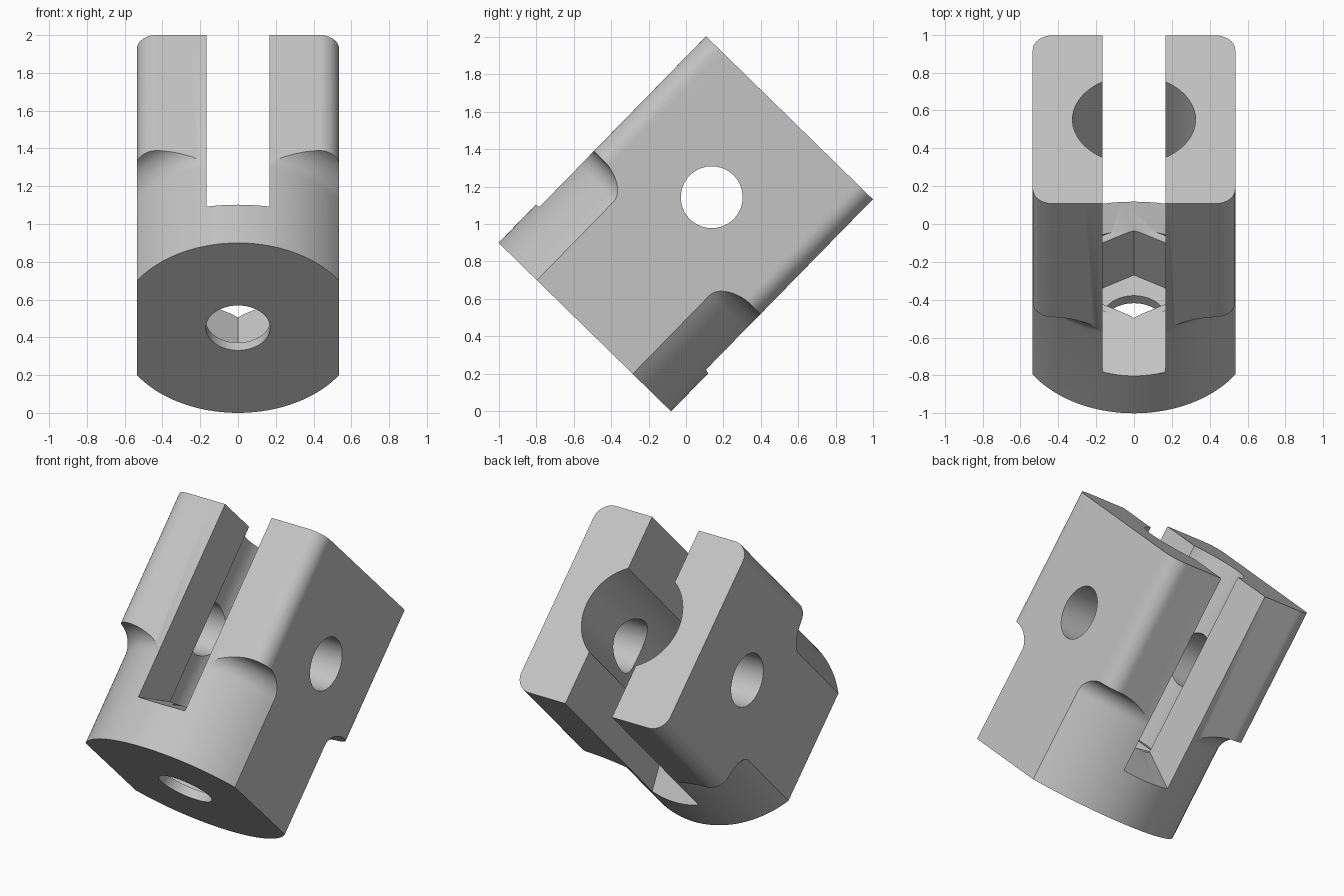
import bpy, bmesh, math
from mathutils import Matrix, Vector

cube = bpy.data.objects.get("Cube")
if cube:
    bpy.data.objects.remove(cube, do_unlink=True)

HEIGHT = 1.562        # along the fork axis
HALF_X, HALF_Y = 0.535, 0.622
BASE_R = 0.6435
SLOT = 0.167
TILT = math.radians(-44.35)

steel = bpy.data.materials.new("grey_steel")
steel.use_nodes = True
GREY = (0.55, 0.55, 0.55, 1)
steel.diffuse_color = GREY
steel.node_tree.nodes["Principled BSDF"].inputs["Base Color"].default_value = GREY


def finish(bm, name):
    bmesh.ops.recalc_face_normals(bm, faces=bm.faces)
    mesh = bpy.data.meshes.new(name)
    bm.to_mesh(mesh)
    bm.free()
    mesh.materials.append(steel)
    ob = bpy.data.objects.new(name, mesh)
    bpy.context.collection.objects.link(ob)
    return ob


def prism(name, outline, direction):
    """Extrude a closed outline of 3D points."""
    bm = bmesh.new()
    face = bm.faces.new([bm.verts.new(p) for p in outline])
    ext = bmesh.ops.extrude_face_region(bm, geom=[face])
    moved = [g for g in ext["geom"] if isinstance(g, bmesh.types.BMVert)]
    bmesh.ops.translate(bm, verts=moved, vec=Vector(direction))
    return finish(bm, name)


def ring(radius, sides, z, start=0.0):
    return [(radius * math.cos(start + i * math.tau / sides),
             radius * math.sin(start + i * math.tau / sides), z) for i in range(sides)]


def lathe(name, profile, steps=128):
    bm = bmesh.new()
    vs = [bm.verts.new((r, 0, z)) for r, z in profile]
    edges = [bm.edges.new(pair) for pair in zip(vs, vs[1:])]
    bmesh.ops.spin(bm, geom=vs + edges, cent=(0, 0, 0), axis=(0, 0, 1),
                   angle=math.tau, steps=steps, use_merge=True)
    bmesh.ops.remove_doubles(bm, verts=bm.verts, dist=1e-5)
    return finish(bm, name)


# Block: rounded rectangle with a front and back bulge for the round base
CORNER = 0.107
half = []
for sx, a0 in ((1, 0), (-1, 90)):
    arc = []
    for i in range(13):
        a = math.radians(a0 + 90 * i / 12)
        arc.append((sx * (HALF_X - CORNER) + CORNER * math.cos(a),
                    HALF_Y - CORNER + CORNER * math.sin(a), -0.1))
    half += arc
    if sx == 1:
        b = SLOT - 0.0005
        half += [(b, HALF_Y, -0.1), (b, 0.7, -0.1), (-b, 0.7, -0.1), (-b, HALF_Y, -0.1)]
outline = half + [(-x, -y, z) for x, y, z in half]
fork = prism("fork_end", outline, (0, 0, 2))

# Turned envelope: round base with a filleted shoulder under the square head
SHOULDER, FILLET = 0.705, 0.12
profile = [(0, 0), (BASE_R, 0)]
for i in range(13):
    a = math.radians(180 - 90 * i / 12)
    profile.append((BASE_R + FILLET + FILLET * math.cos(a),
                    SHOULDER - FILLET + FILLET * math.sin(a)))
profile += [(1, SHOULDER), (1, HEIGHT), (0, HEIGHT)]
envelope = lathe("turned_envelope", profile)

# Slot with a floor that falls away towards front and back
def floor(y):
    return 0.29 + 0.34 * (HALF_Y - abs(y))

slot = prism("slot_cutter",
             [(-SLOT, y, z) for y, z in ((-0.9, floor(0.9)), (0, floor(0)),
                                         (0.9, floor(0.9)), (0.9, 2), (-0.9, 2))],
             (2 * SLOT, 0, 0))

# Bore, hexagonal pocket, base hole and cross pin hole
bore = prism("bore_cutter", ring(0.325, 96, 0.398), (0, 0, 2))
pocket = prism("hex_pocket_cutter", ring(0.322, 6, 0.057, math.pi / 2), (0, 0, 0.6))
base_hole = prism("base_hole_cutter", ring(0.17, 64, -0.2), (0, 0, 0.4))
pin_hole = prism("pin_hole_cutter",
                 [(-1, x, 0.969 + y) for x, y, _ in ring(0.165, 64, 0)], (2, 0, 0))

cutters = [(envelope, "INTERSECT")] + [
    (c, "DIFFERENCE") for c in (slot, bore, pocket, base_hole, pin_hole)]
for cutter, operation in cutters:
    cutter.hide_render = True
    mod = fork.modifiers.new(cutter.name, "BOOLEAN")
    mod.operation = operation
    mod.solver = "EXACT"
    mod.object = cutter

# Bake the cuts, then lean the part back
bpy.context.view_layer.update()
graph = bpy.context.evaluated_depsgraph_get()
baked = bpy.data.meshes.new_from_object(fork.evaluated_get(graph))
fork.modifiers.clear()
fork.data = baked
for cutter, _ in cutters:
    bpy.data.objects.remove(cutter, do_unlink=True)
baked.materials.clear()
baked.materials.append(steel)
baked.transform(Matrix.Translation((0, -0.54, 0.45)) @ Matrix.Rotation(TILT, 4, "X"))

bpy.ops.object.select_all(action="DESELECT")
fork.select_set(True)
bpy.context.view_layer.objects.active = fork
bpy.ops.object.shade_smooth_by_angle(angle=math.radians(30))
